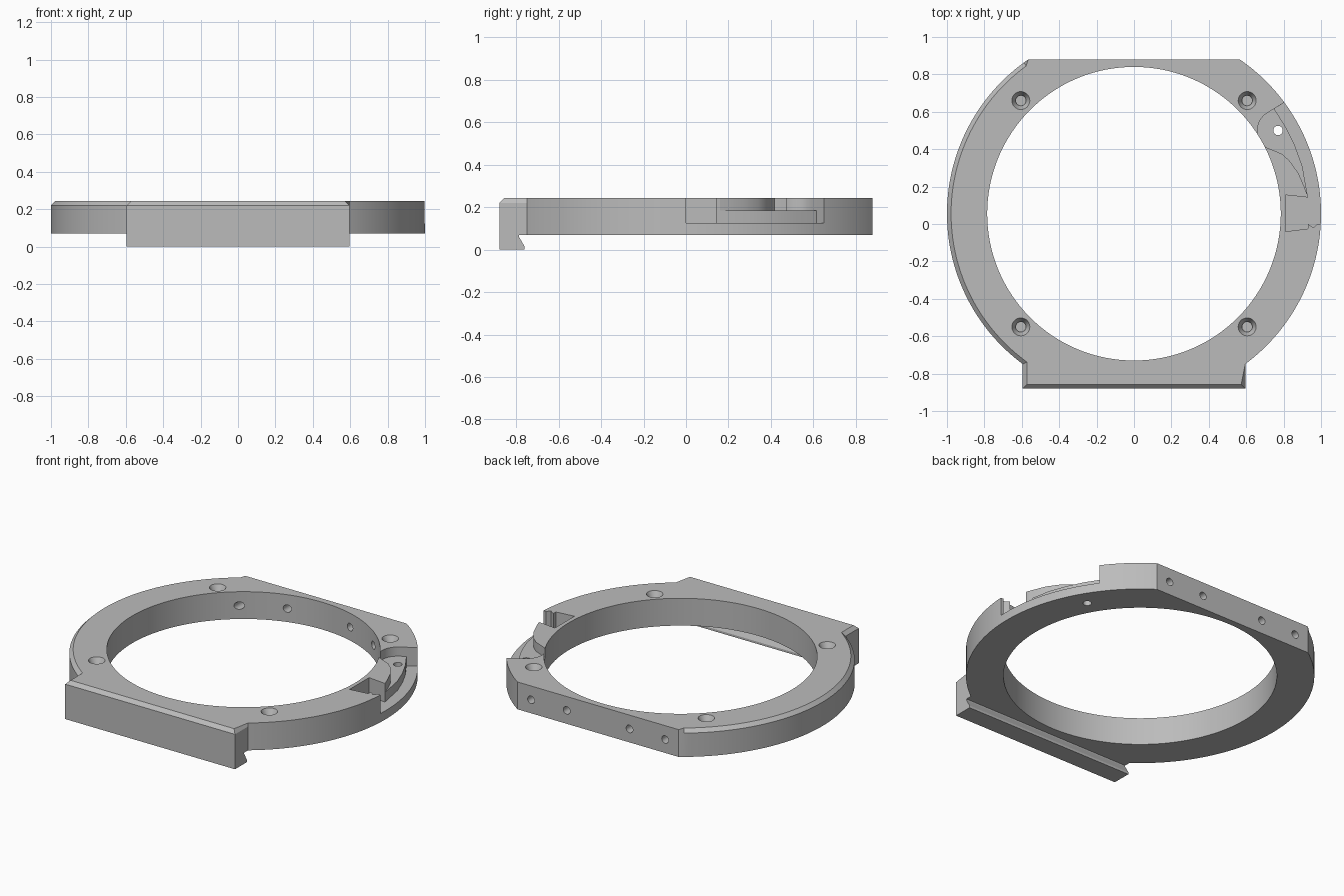
import bpy, bmesh, math
from mathutils import Vector, Matrix

if "Cube" in bpy.data.objects:
    bpy.data.objects.remove(bpy.data.objects["Cube"], do_unlink=True)

grey = bpy.data.materials.new("plain grey")
grey.use_nodes = True
GREY = (0.5, 0.5, 0.5, 1)
grey.diffuse_color = GREY
grey.node_tree.nodes["Principled BSDF"].inputs["Base Color"].default_value = GREY

CY = 0.055                  # ring centre along y
R, HOLE_R = 1.0, 0.785
BOTTOM, TOP = 0.07, 0.243
BAR_X, FRONT, BACK = 0.595, -0.88, 0.88


def arc(cx, cy, r, start, end, steps):
    angles = [start + (end - start) * i / steps for i in range(steps + 1)]
    return [(cx + r * math.cos(a), cy + r * math.sin(a)) for a in angles]


def finish(name, bm):
    bmesh.ops.recalc_face_normals(bm, faces=bm.faces)
    mesh = bpy.data.meshes.new(name)
    bm.to_mesh(mesh)
    bm.free()
    mesh.materials.append(grey)
    obj = bpy.data.objects.new(name, mesh)
    bpy.context.collection.objects.link(obj)
    return obj


def prism(points, z0, z1):
    bm = bmesh.new()
    face = bm.faces.new([bm.verts.new((x, y, z0)) for x, y in points])
    new = bmesh.ops.extrude_face_region(bm, geom=[face])["geom"]
    verts = [g for g in new if isinstance(g, bmesh.types.BMVert)]
    bmesh.ops.translate(bm, verts=verts, vec=(0, 0, z1 - z0))
    bmesh.ops.recalc_face_normals(bm, faces=bm.faces)
    return bm


def cone(r0, r1, depth, matrix, segments=32):
    bm = bmesh.new()
    bmesh.ops.create_cone(bm, cap_ends=True, segments=segments, radius1=r0,
                          radius2=r1, depth=depth, matrix=matrix)
    return bm


def cut(target, name, bm):
    cutter = finish(name, bm)
    cutter.hide_render = True
    mod = target.modifiers.new(name, "BOOLEAN")
    mod.operation, mod.solver, mod.object = "DIFFERENCE", "EXACT", cutter
    bpy.context.view_layer.objects.active = target
    bpy.ops.object.modifier_apply(modifier=mod.name)
    bpy.data.objects.remove(cutter, do_unlink=True)


# Ring outline: round sides, flat back, straight bar across the front
back_angle = math.asin((BACK - CY) / R)
bar_angle = math.acos(BAR_X / R)
right_side = arc(0, CY, R, -bar_angle, back_angle, 64)
left_side = [(-x, y) for x, y in reversed(right_side)]
outline = [(-BAR_X, FRONT), (BAR_X, FRONT)] + right_side + left_side
bm = prism(outline, BOTTOM, TOP)


# Chamfer the top edge of the left side and the bar
def chamfered(edge):
    a, b = (v.co for v in edge.verts)
    mid = (a + b) / 2
    if min(a.z, b.z) < TOP - 0.001 or mid.y > BACK - 0.001:
        return False
    return mid.x < -BAR_X + 0.01 or mid.y < CY - R * math.sin(bar_angle) - 0.001


bmesh.ops.bevel(bm, geom=[e for e in bm.edges if chamfered(e)], offset=0.022,
                segments=1, affect="EDGES", clamp_overlap=False)
ring = finish("ring_body", bm)

# Central opening
cut(ring, "opening", cone(HOLE_R, HOLE_R, 1, Matrix.Translation((0, CY, 0.15)), 128))

# Latch pocket: shallow shelf with a round head, and a deeper outer channel
PX, PY = 0.77, 0.50
lump_edge = [(0.75, 0.392), (0.79, 0.375), (0.83, 0.34), (0.88, 0.27),
             (0.91, 0.20), (0.925, 0.16)]
shelf = (arc(PX, PY, 0.11, math.radians(122), math.radians(235), 20)
         + lump_edge + [(1.1, 0.16), (1.1, 0.83)])
cut(ring, "shelf_pocket", prism(shelf, 0.185, 0.4))
channel = [(0.75, 0.616), (0.81, 0.52), (0.86, 0.42), (0.90, 0.31), (0.925, 0.17),
           (0.93, 0.142), (0.81, 0.155), (0.81, -0.04), (0.93, -0.025), (0.93, 0),
           (0.96, -0.02), (0.98, 0), (1.1, 0), (1.1, 0.834)]
cut(ring, "channel_pocket", prism(channel, 0.125, 0.4))
cut(ring, "pivot_hole", cone(0.025, 0.025, 1, Matrix.Translation((PX, PY, 0.15))))

# Countersunk blind screw holes
for sx in (-1, 1):
    for sy in (-1, 1):
        x, y = sx * 0.605, CY + sy * 0.605
        cut(ring, "screw_hole", cone(0.026, 0.026, 0.2, Matrix.Translation((x, y, TOP))))
        cut(ring, "countersink",
            cone(0.028, 0.058, 0.06, Matrix.Translation((x, y, TOP - 0.01))))

# Cross holes from the flat back into the opening
for x in (-0.47, -0.22, 0.22, 0.47):
    turn = Matrix.Translation((x, 0.8, 0.155)) @ Matrix.Rotation(math.pi / 2, 4, "X")
    cut(ring, "cross_hole", cone(0.024, 0.024, 0.5, turn, 24))

# Undercut lip below the front bar
profile = [(FRONT, 0), (-0.76, 0), (-0.76, 0.014), (-0.788, 0.062), (-0.788, BOTTOM),
           (FRONT, BOTTOM)]
bm = prism(profile, -BAR_X, BAR_X)
for v in bm.verts:
    v.co = Vector((v.co.z, v.co.x, v.co.y))
finish("front_lip", bm)

# Smooth the round walls, keep the machined edges sharp
bpy.ops.object.select_all(action="DESELECT")
ring.select_set(True)
bpy.context.view_layer.objects.active = ring
bpy.ops.object.shade_smooth_by_angle(angle=math.radians(25))
